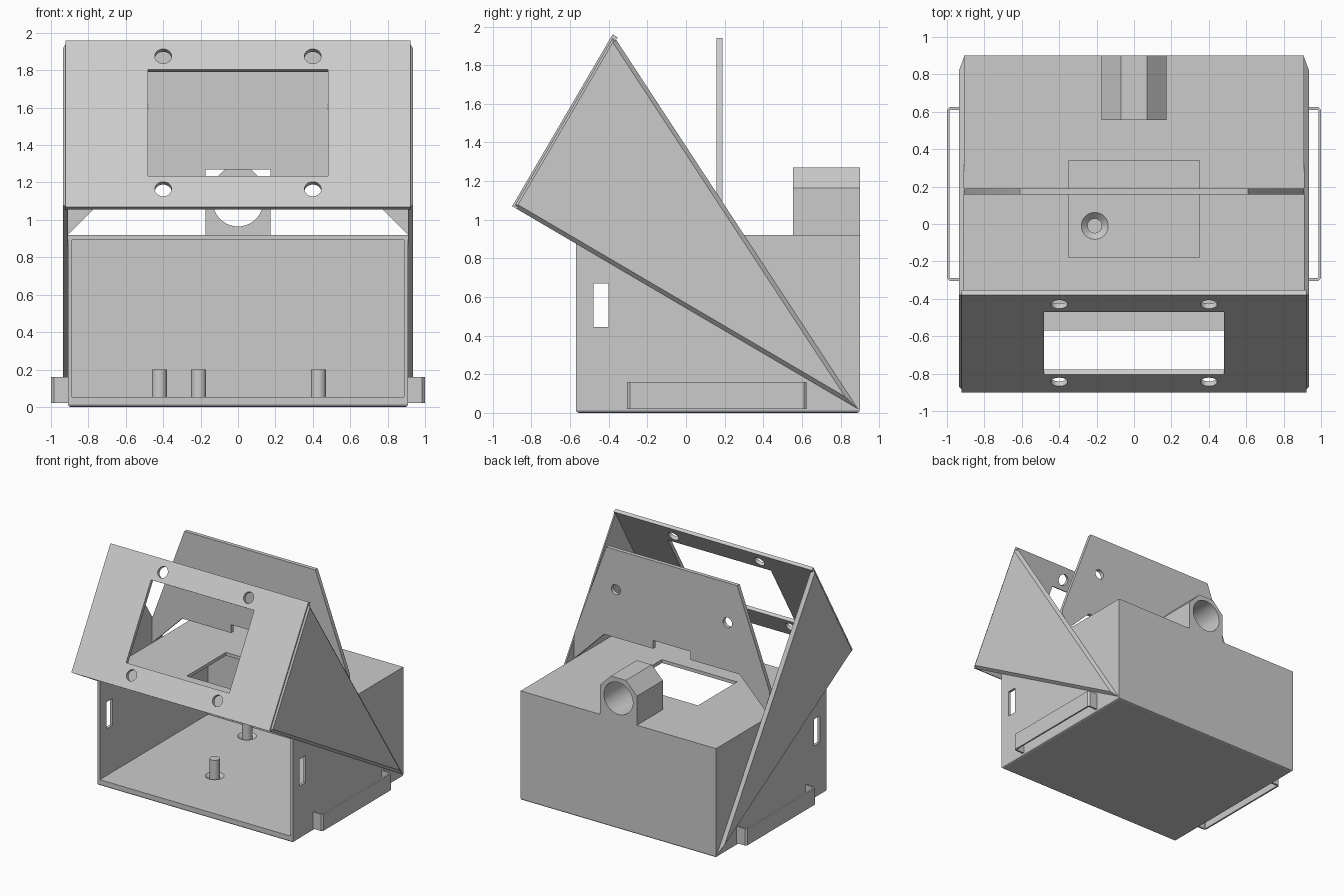
import bpy, bmesh, math
from mathutils import Vector, Matrix

if "Cube" in bpy.data.objects:
    bpy.data.objects.remove(bpy.data.objects["Cube"])

grey = bpy.data.materials.new("plain grey")
grey.diffuse_color = (0.6, 0.6, 0.6, 1)
grey.use_nodes = True
grey.node_tree.nodes["Principled BSDF"].inputs["Base Color"].default_value = grey.diffuse_color


def finish(name, bm):
    bmesh.ops.recalc_face_normals(bm, faces=bm.faces)
    me = bpy.data.meshes.new(name)
    bm.to_mesh(me)
    bm.free()
    ob = bpy.data.objects.new(name, me)
    bpy.context.collection.objects.link(ob)
    me.materials.append(grey)
    return ob


def loft(name, a, b):
    """Solid between two matching outlines."""
    bm = bmesh.new()
    va = [bm.verts.new(p) for p in a]
    vb = [bm.verts.new(p) for p in b]
    bm.faces.new(va)
    bm.faces.new(vb[::-1])
    n = len(a)
    for i in range(n):
        j = (i + 1) % n
        bm.faces.new((va[i], vb[i], vb[j], va[j]))
    return finish(name, bm)


def box(name, x0, x1, y0, y1, z0, z1):
    c = [(x0, y0), (x1, y0), (x1, y1), (x0, y1)]
    return loft(name, [(x, y, z0) for x, y in c], [(x, y, z1) for x, y in c])


def prism_y(name, pts, y0, y1):
    return loft(name, [(x, y0, z) for x, z in pts], [(x, y1, z) for x, z in pts])


def rod(name, centre, axis, r0, r1, depth, segs=40):
    bm = bmesh.new()
    rot = Vector((0, 0, 1)).rotation_difference(Vector(axis)).to_matrix().to_4x4()
    bmesh.ops.create_cone(bm, cap_ends=True, segments=segs, radius1=r0, radius2=r1,
                          depth=depth, matrix=Matrix.Translation(centre) @ rot)
    return finish(name, bm)


def cut(ob, cutter):
    m = ob.modifiers.new("cut", 'BOOLEAN')
    m.operation, m.solver, m.object = 'DIFFERENCE', 'EXACT', cutter
    bpy.context.view_layer.objects.active = ob
    bpy.ops.object.modifier_apply(modifier=m.name)
    bpy.data.objects.remove(cutter)


def smooth(ob):
    bpy.ops.object.select_all(action='DESELECT')
    ob.select_set(True)
    bpy.context.view_layer.objects.active = ob
    bpy.ops.object.shade_smooth_by_angle(angle=math.radians(30))


# Open-fronted case with softened bottom edges
case = box("case", -0.91, 0.91, -0.57, 0.90, 0, 0.92)
bm = bmesh.new()
bm.from_mesh(case.data)
low = [e for e in bm.edges if all(v.co.z < 0.01 for v in e.verts)]
bmesh.ops.bevel(bm, geom=low, offset=0.015, segments=2, profile=0.5, affect='EDGES')
bm.to_mesh(case.data)
bm.free()
cut(case, box("cavity", -0.888, 0.888, -0.7, 0.87, 0.052, 0.892))
cut(case, box("roof_window", -0.35, 0.35, -0.18, 0.34, 0.8, 1.0))
cut(case, box("wall_slots", -1.2, 1.2, -0.48, -0.40, 0.445, 0.67))

# Countersunk pegs on the floor
for i, (x, y) in enumerate([(-0.21, -0.01), (-0.42, 0.72), (0.43, 0.6)]):
    cut(case, rod("countersink", (x, y, 0.0375), (0, 0, 1), 0.04, 0.075, 0.035))
    smooth(rod(f"floor_peg_{i + 1}", (x, y, 0.11), (0, 0, 1), 0.04, 0.04, 0.18))

# Cable tube on the roof at the back
tube = prism_y("cable_tube", [(-0.173, 0.91), (0.173, 0.91), (0.173, 1.165), (0.07, 1.27),
                              (-0.07, 1.27), (-0.173, 1.165)], 0.555, 0.90)
cut(tube, rod("tube_bore", (0, 0.73, 1.10), (0, 1, 0), 0.135, 0.135, 0.6, 64))
smooth(tube)

# Triangular side panels with chamfered outer edges
tri = [Vector((-0.90, 1.07)), Vector((-0.38, 1.96)), Vector((0.893, 0.018))]


def inset(pts, d):
    out = []
    for i, p in enumerate(pts):
        u = (pts[i - 1] - p).normalized()
        v = (pts[(i + 1) % len(pts)] - p).normalized()
        out.append(p + (u + v).normalized() * d / math.sin(u.angle(v) / 2))
    return out


for s, side in ((-1, "left"), (1, "right")):
    loft(f"{side}_panel", [(s * 0.909, p.x, p.y) for p in tri],
         [(s * 0.935, p.x, p.y) for p in inset(tri, 0.022)])

# Sloping screen panel with opening and screw holes
lo, hi = tri[0], tri[1]
up = (hi - lo).normalized()
inward = Vector((up.y, -up.x))


def slope(z, depth):
    return lo + up * ((z - lo.y) / up.y) + inward * depth


def slab(name, w, z0, z1, d0, d1):
    q = [slope(z0, 0) + inward * d0, slope(z1, 0) + inward * d0,
         slope(z1, 0) + inward * d1, slope(z0, 0) + inward * d1]
    return loft(name, [(-w, p.x, p.y) for p in q], [(w, p.x, p.y) for p in q])


screen = slab("screen_panel", 0.922, lo.y, hi.y, 0, 0.03)
cut(screen, slab("screen_opening", 0.48, 1.235, 1.805, -0.1, 0.1))
for x in (-0.4, 0.4):
    for z in (1.165, 1.875):
        p = slope(z, 0)
        cut(screen, rod("screw_hole", (x, p.x, p.y), (0, inward.x, inward.y),
                        0.045, 0.045, 0.2))
smooth(screen)

# Upright rear plate with notch and two holes
half = [(0.173, 1.27), (0.173, 1.20), (0.63, 1.20), (0.91, 0.92), (0.91, 1.13), (0.61, 1.94)]
plate = prism_y("rear_plate", half + [(-x, z) for x, z in half[::-1]], 0.157, 0.19)
for x in (-0.52, 0.52):
    cut(plate, rod("plate_hole", (x, 0.17, 1.605), (0, 1, 0), 0.042, 0.042, 0.3))
smooth(plate)

# Thin strap loops on both sides
outer = [(0.90, -0.305), (0.985, -0.305), (1.0, -0.29), (1.0, 0.61), (0.985, 0.625), (0.90, 0.625)]
inner = [(0.90, 0.61), (0.982, 0.61), (0.986, 0.606), (0.986, -0.286), (0.982, -0.29), (0.90, -0.29)]
for s, side in ((-1, "left"), (1, "right")):
    ring = outer + inner
    loft(f"{side}_strap_loop", [(s * x, y, 0.02) for x, y in ring],
         [(s * x, y, 0.16) for x, y in ring])
